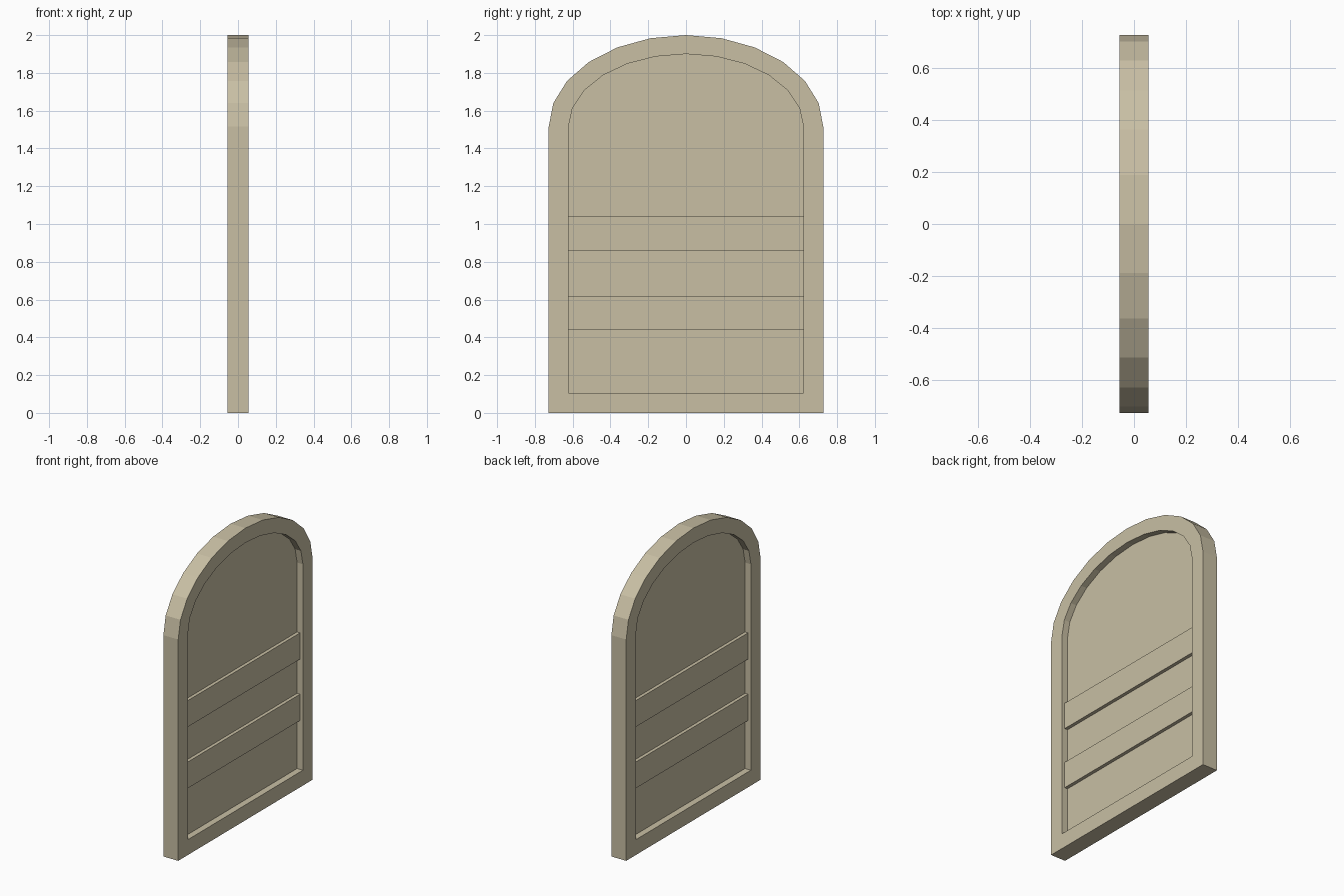
import bpy, bmesh, math

if "Cube" in bpy.data.objects:
    bpy.data.objects.remove(bpy.data.objects["Cube"])

SPRING = 1.515   # height where the arch begins
SEGMENTS = 12


def arch(half_width, base, top):
    """Arched outline in (y, z): two bottom corners plus a half ellipse."""
    pts = [(-half_width, base), (half_width, base)]
    for i in range(SEGMENTS + 1):
        a = math.pi * i / SEGMENTS
        pts.append((half_width * math.cos(a), SPRING + (top - SPRING) * math.sin(a)))
    return pts


def finish(name, bm):
    bmesh.ops.recalc_face_normals(bm, faces=bm.faces)
    mesh = bpy.data.meshes.new(name)
    bm.to_mesh(mesh)
    bm.free()
    obj = bpy.data.objects.new(name, mesh)
    bpy.context.collection.objects.link(obj)
    mat = bpy.data.materials.get("pale_wood") or bpy.data.materials.new("pale_wood")
    mat.diffuse_color = (0.58, 0.52, 0.37, 1)
    mat.use_nodes = True
    mat.node_tree.nodes["Principled BSDF"].inputs["Base Color"].default_value = mat.diffuse_color
    mesh.materials.append(mat)
    return obj


def loop(bm, pts, x):
    return [bm.verts.new((x, y, z)) for y, z in pts]


def solid(name, pts, half_depth):
    """Extrude an outline symmetrically along x."""
    bm = bmesh.new()
    a, b = loop(bm, pts, -half_depth), loop(bm, pts, half_depth)
    bm.faces.new(a)
    bm.faces.new(b)
    for i in range(len(pts)):
        j = (i + 1) % len(pts)
        bm.faces.new((a[i], a[j], b[j], b[i]))
    return finish(name, bm)


def ring(name, outer, inner, half_depth):
    """Closed frame between two matching outlines."""
    bm = bmesh.new()
    loops = [loop(bm, outer, -half_depth), loop(bm, outer, half_depth),
             loop(bm, inner, half_depth), loop(bm, inner, -half_depth)]
    for k in range(4):
        a, b = loops[k], loops[(k + 1) % 4]
        for i in range(len(outer)):
            j = (i + 1) % len(outer)
            bm.faces.new((a[i], a[j], b[j], b[i]))
    return finish(name, bm)


# Arched outer frame
inner = arch(0.622, 0.105, 1.90)
ring("arched_frame", arch(0.727, 0.0, 2.0), inner, 0.056)

# Recessed panel filling the opening
solid("recessed_panel", inner, 0.012)

# Horizontal rails, raised on both faces of the panel
for name, low in (("lower_rail", 0.44), ("upper_rail", 0.86)):
    high = low + 0.18
    solid(name, [(-0.622, low), (0.622, low), (0.622, high), (-0.622, high)], 0.035)
